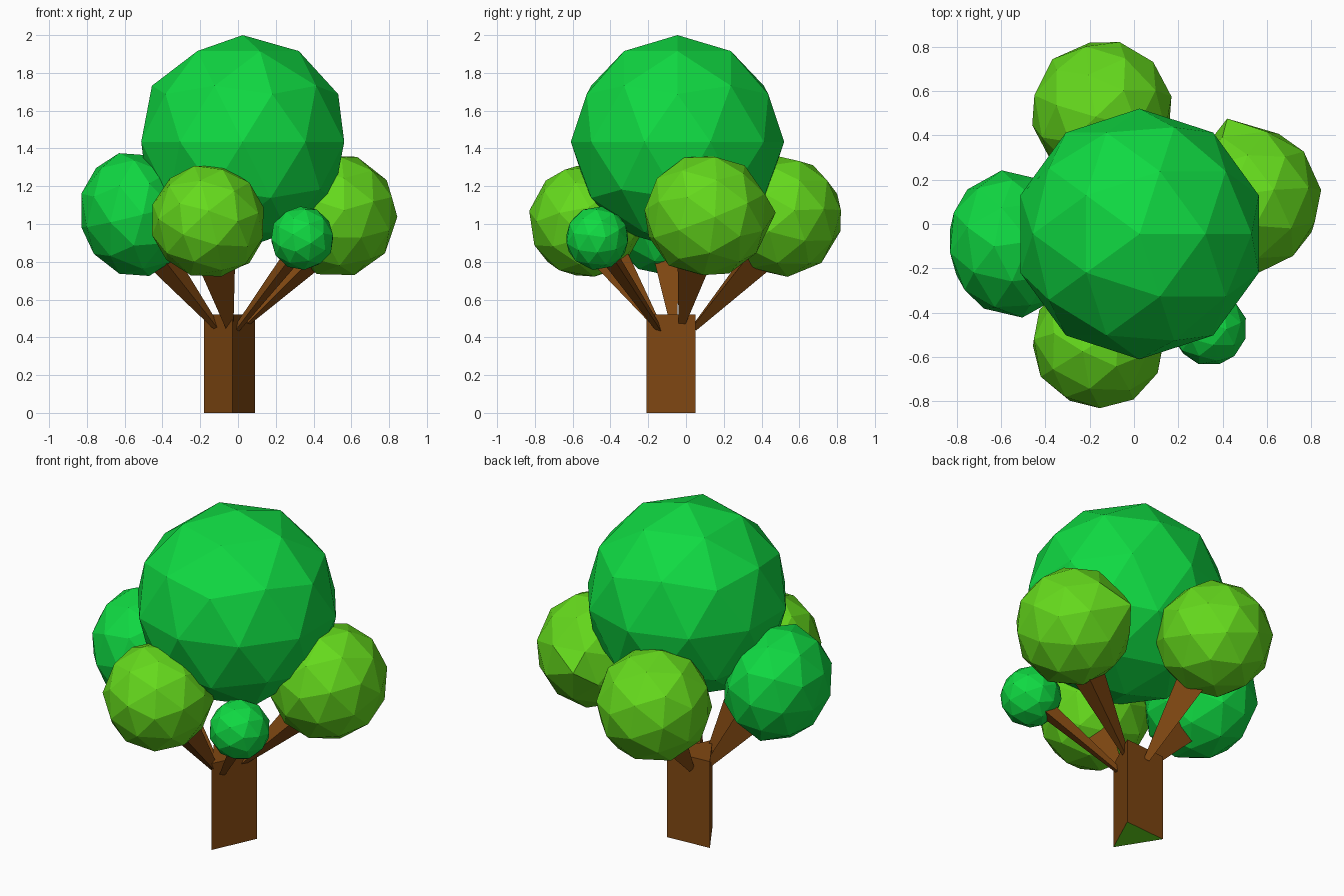
import bpy, bmesh, math
from mathutils import Vector, Matrix, Euler

if "Cube" in bpy.data.objects:
    bpy.data.objects.remove(bpy.data.objects["Cube"])


def material(name, rgb):
    m = bpy.data.materials.new(name)
    m.diffuse_color = (*rgb, 1)
    m.use_nodes = True
    m.node_tree.nodes["Principled BSDF"].inputs["Base Color"].default_value = m.diffuse_color
    return m


DARK = material("deep_green", (0.005, 0.70, 0.055))
LIGHT = material("leaf_green", (0.13, 0.70, 0.012))
BROWN = material("bark", (0.22, 0.065, 0.006))


def add_object(name, bm, *mats):
    bmesh.ops.recalc_face_normals(bm, faces=bm.faces)
    mesh = bpy.data.meshes.new(name)
    bm.to_mesh(mesh)
    bm.free()
    for m in mats:
        mesh.materials.append(m)
    ob = bpy.data.objects.new(name, mesh)
    bpy.context.collection.objects.link(ob)
    return ob


def foliage(name, centre, radii, mat, rot=(0, 0, 0), corners=()):
    """Faceted ball; corners pull the nearest vertex out to a point."""
    bm = bmesh.new()
    bmesh.ops.create_icosphere(bm, subdivisions=2, radius=1)
    turn = Euler([math.radians(a) for a in rot]).to_matrix().to_4x4()
    bm.transform(Matrix.Translation(centre) @ turn @ Matrix.Diagonal((*radii, 1)))
    for c in corners:
        c = Vector(c)
        min(bm.verts, key=lambda v: (v.co - c).length).co = c
    return add_object(name, bm, mat)


def branch(name, base, target, reach, r_top, spin=0):
    """Three-sided limb, thin at the trunk and wide at the foliage."""
    a, b = Vector(base), Vector(target)
    d = b - a
    length = d.length - reach
    d.normalize()
    bm = bmesh.new()
    bmesh.ops.create_cone(bm, cap_ends=True, segments=3, radius1=0.02,
                          radius2=r_top, depth=length)
    bm.transform(Matrix.Translation(a + d * length / 2)
                 @ d.to_track_quat('Z', 'Y').to_matrix().to_4x4()
                 @ Matrix.Rotation(math.radians(spin), 4, 'Z'))
    return add_object(name, bm, BROWN)


# Trunk: triangular prism with a green underside
bm = bmesh.new()
low = [bm.verts.new((x, y, 0)) for x, y in ((-0.03, -0.21), (0.09, 0.05), (-0.18, 0.03))]
face = bm.faces.new(low)
top = bmesh.ops.extrude_face_region(bm, geom=[face], use_keep_orig=True)
for v in top["geom"]:
    if isinstance(v, bmesh.types.BMVert):
        v.co.z = 0.52
for f in bm.faces:
    f.material_index = 1 if f.calc_center_median().z < 0.01 else 0
add_object("trunk", bm, BROWN, LIGHT)

# Foliage balls
foliage("crown", (0.025, -0.045, 1.435), (0.565,) * 3, DARK)
foliage("front_foliage", (-0.16, -0.53, 1.015), (0.305,) * 3, LIGHT, (25, 10, 15))
foliage("left_foliage", (-0.55, -0.09, 1.05), (0.29, 0.335, 0.335), DARK, (0, -14, 8))
foliage("right_foliage", (0.525, 0.11, 1.045), (0.32, 0.335, 0.33), LIGHT, (20, 8, -10),
        [(0.42, 0.475, 1.06)])
foliage("back_foliage", (-0.145, 0.51, 1.04), (0.322,) * 3, LIGHT, (-15, 20, 5))
foliage("small_foliage", (0.34, -0.47, 0.925), (0.17,) * 3, DARK, (10, 25, 20))

# Branches
branch("left_branch", (-0.11, -0.06, 0.45), (-0.55, -0.09, 1.0), 0.24, 0.09, 30)
branch("front_branch", (-0.04, -0.14, 0.44), (-0.13, -0.53, 0.97), 0.2, 0.115, 0)
branch("right_branch", (0.04, -0.02, 0.47), (0.525, 0.09, 0.98), 0.24, 0.1, 90)
branch("back_branch", (-0.06, 0.04, 0.45), (-0.145, 0.51, 0.98), 0.23, 0.095, 180)
branch("small_branch", (-0.01, -0.14, 0.44), (0.34, -0.45, 0.90), 0.1, 0.055, 0)
